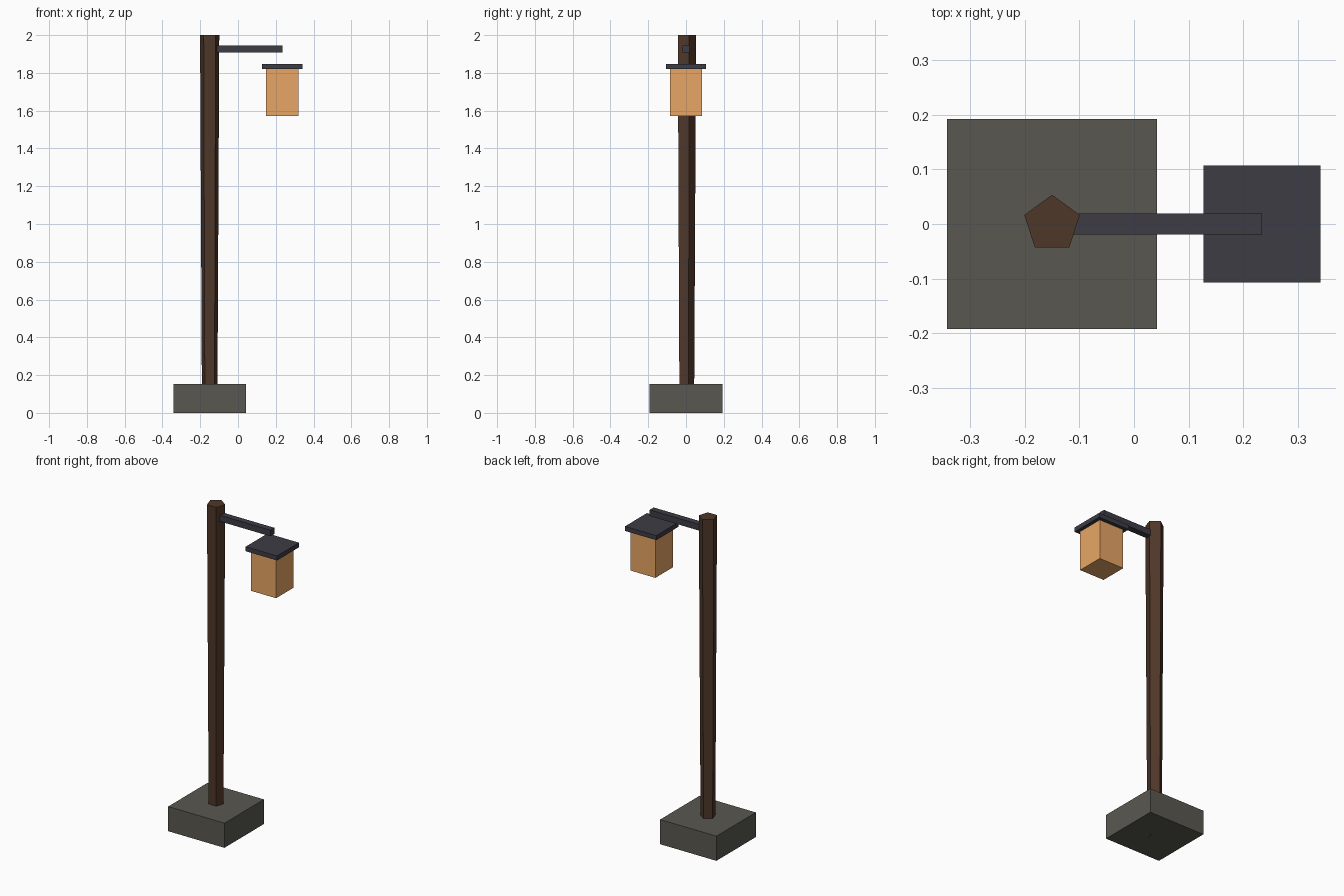
import bpy
from math import radians

if "Cube" in bpy.data.objects:
    bpy.data.objects.remove(bpy.data.objects["Cube"])

POST_X, LAMP_X = -0.15, 0.2345


def material(name, rgb):
    m = bpy.data.materials.new(name)
    m.diffuse_color = (*rgb, 1)
    m.use_nodes = True
    m.node_tree.nodes["Principled BSDF"].inputs["Base Color"].default_value = m.diffuse_color
    return m


stone = material("stone", (0.10, 0.097, 0.082))
wood = material("wood", (0.078, 0.038, 0.022))
metal = material("dark_metal", (0.047, 0.045, 0.060))
glow = material("warm_glass", (0.80, 0.38, 0.13))


def box(name, mat, x0, x1, depth, z0, z1):
    bpy.ops.mesh.primitive_cube_add(size=1, location=((x0 + x1) / 2, 0, (z0 + z1) / 2))
    ob = bpy.context.object
    ob.name = name
    ob.scale = (x1 - x0, depth, z1 - z0)
    bpy.ops.object.transform_apply(location=False, rotation=False, scale=True)
    ob.data.materials.append(mat)
    return ob


# Stone footing
box("base", stone, POST_X - 0.192, POST_X + 0.192, 0.384, 0, 0.152)

# Five-sided post, slightly wider at the top, one corner towards the back
bpy.ops.mesh.primitive_cone_add(vertices=5, radius1=0.0427, radius2=0.0535,
                                depth=2, location=(POST_X, 0, 1))
post = bpy.context.object
post.name = "post"
post.data.materials.append(wood)

# Arm reaching out from the post
box("arm", metal, POST_X, LAMP_X, 0.0385, 1.907, 1.945)

# Lantern hanging below the arm end
box("lantern", glow, LAMP_X - 0.085, LAMP_X + 0.085, 0.17, 1.573, 1.82)
box("lantern_cap", metal, LAMP_X - 0.107, LAMP_X + 0.107, 0.214, 1.82, 1.848)
